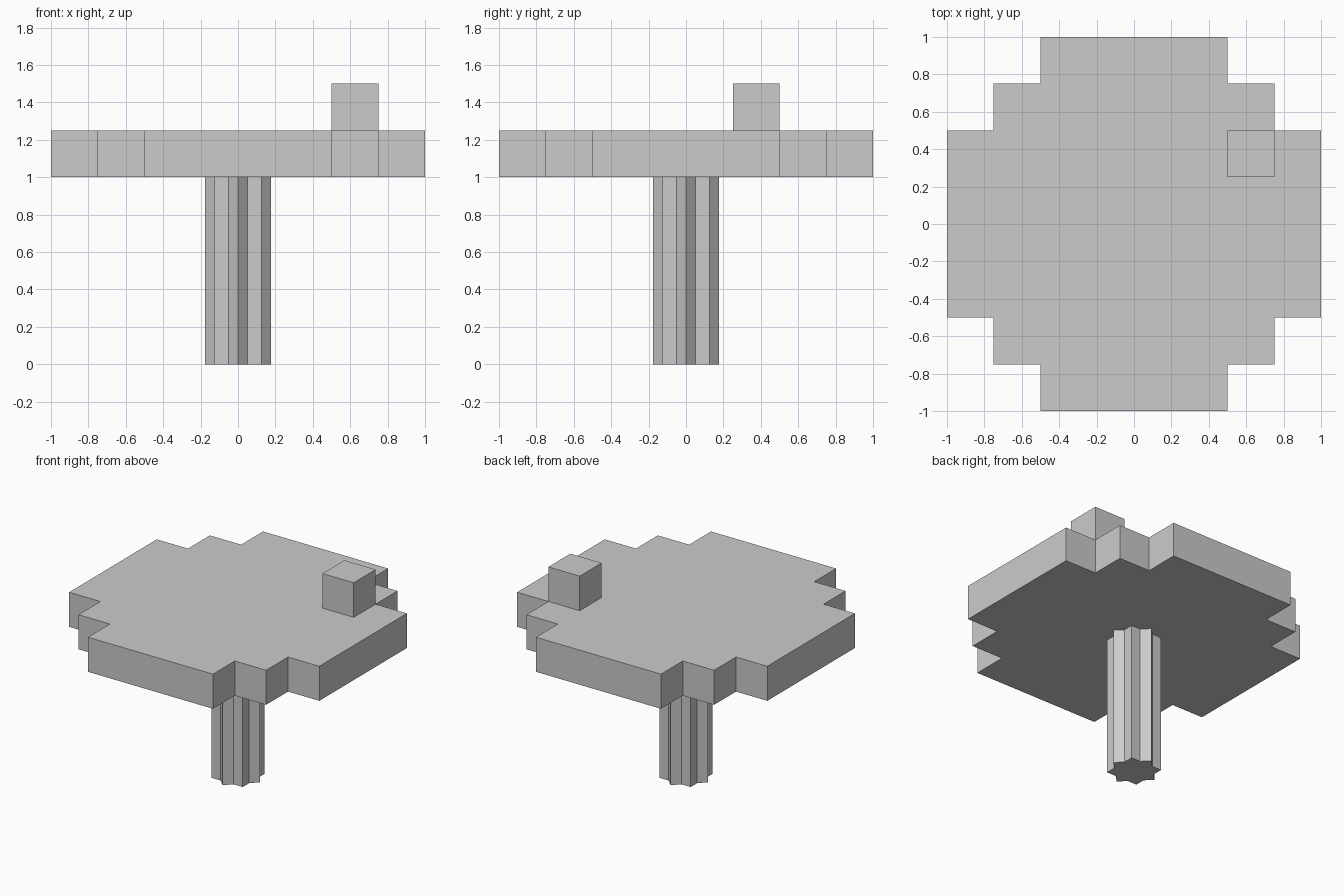
import bpy, bmesh
from math import cos, sin, pi, sqrt

cube = bpy.data.objects.get("Cube")
if cube:
    bpy.data.objects.remove(cube, do_unlink=True)

grey = bpy.data.materials.new("light grey")
grey.use_nodes = True
colour = (0.6, 0.6, 0.6, 1)
grey.diffuse_color = colour
grey.node_tree.nodes["Principled BSDF"].inputs["Base Color"].default_value = colour


def prism(name, outline, bottom, top):
    """Extrude a closed outline straight up from bottom to top."""
    bm = bmesh.new()
    base = bm.faces.new([bm.verts.new((x, y, bottom)) for x, y in outline])
    result = bmesh.ops.extrude_face_region(bm, geom=[base], use_keep_orig=True)
    raised = [g for g in result["geom"] if isinstance(g, bmesh.types.BMVert)]
    bmesh.ops.translate(bm, vec=(0, 0, top - bottom), verts=raised)
    bmesh.ops.recalc_face_normals(bm, faces=bm.faces)
    mesh = bpy.data.meshes.new(name)
    bm.to_mesh(mesh)
    bm.free()
    mesh.materials.append(grey)
    obj = bpy.data.objects.new(name, mesh)
    bpy.context.collection.objects.link(obj)
    return obj


# Stepped table top: one corner turned through four quarters
corner = [(1, 0.5), (0.75, 0.5), (0.75, 0.75), (0.5, 0.75), (0.5, 1)]
outline = []
for _ in range(4):
    outline += corner
    corner = [(-y, x) for x, y in corner]
prism("table_top", outline, 1, 1.25)

# Eight-pointed post: the outline of two crossed squares
half = 0.125
tip, notch = half * sqrt(2), half / cos(pi / 8)
star = []
for i in range(16):
    r = notch if i % 2 else tip
    star.append((r * cos(i * pi / 8), r * sin(i * pi / 8)))
prism("post", star, 0, 1)

# Small block resting on the top
prism("block", [(0.5, 0.25), (0.75, 0.25), (0.75, 0.5), (0.5, 0.5)], 1.25, 1.5)
